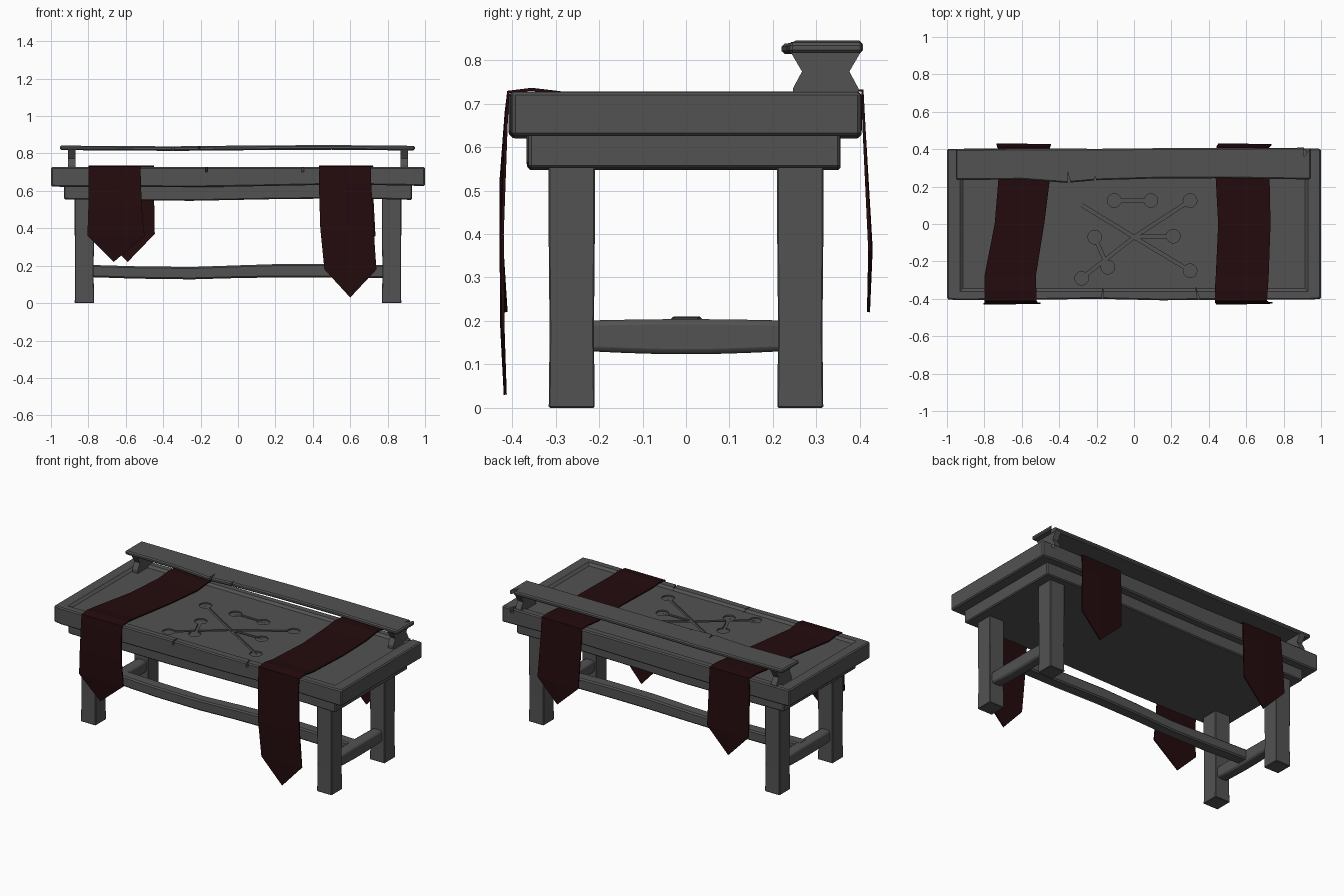
import bpy, bmesh, math
from mathutils import Vector


def material(name, rgb):
    m = bpy.data.materials.new(name)
    m.diffuse_color = (*rgb, 1)
    return m


stone = material("dark_grey", (0.085, 0.085, 0.085))
red = material("dark_red_cloth", (0.017, 0.0033, 0.004))


def make_object(name, bm, mat=stone):
    bmesh.ops.recalc_face_normals(bm, faces=bm.faces)
    me = bpy.data.meshes.new(name)
    bm.to_mesh(me)
    bm.free()
    me.materials.append(mat)
    ob = bpy.data.objects.new(name, me)
    bpy.context.collection.objects.link(ob)
    return ob


def loft(name, rings):
    """Skin closed rings of points, capping both ends."""
    bm = bmesh.new()
    vs = [[bm.verts.new(p) for p in r] for r in rings]
    n = len(vs[0])
    for a, b in zip(vs, vs[1:]):
        for i in range(n):
            j = (i + 1) % n
            bm.faces.new((a[i], a[j], b[j], b[i]))
    bm.faces.new(vs[0])
    bm.faces.new(vs[-1])
    return make_object(name, bm)


def beam(name, axis, stations, bevel=0.008, segments=1):
    """Uneven timber: each station is (position, a0, a1, b0, b1)."""
    rings = []
    for t, a0, a1, b0, b1 in stations:
        ring = []
        for a, b in ((a0, b0), (a1, b0), (a1, b1), (a0, b1)):
            ring.append({'x': (t, a, b), 'y': (a, t, b), 'z': (a, b, t)}[axis])
        rings.append(ring)
    ob = loft(name, rings)
    m = ob.modifiers.new("bevel", 'BEVEL')
    m.width, m.segments = bevel, segments
    m.limit_method, m.angle_limit = 'ANGLE', math.radians(40)
    return ob


def apply_mods(ob):
    bpy.context.view_layer.objects.active = ob
    for m in list(ob.modifiers):
        bpy.ops.object.modifier_apply(modifier=m.name)


def cut(ob, cutter):
    cutter.hide_render = True
    m = ob.modifiers.new("cut", 'BOOLEAN')
    m.operation, m.object, m.solver = 'DIFFERENCE', cutter, 'EXACT'
    apply_mods(ob)
    bpy.data.objects.remove(cutter, do_unlink=True)


def prism(points, z0, z1):
    return loft("cutter", [[(x, y, z) for x, y in points] for z in (z0, z1)])


# Table top slab with slightly wavy edges
slab = beam("table_top", 'x', [
    (-1.00, -0.402, 0.402, 0.624, 0.728), (-0.95, -0.407, 0.402, 0.622, 0.728),
    (-0.60, -0.406, 0.404, 0.621, 0.727), (-0.20, -0.400, 0.400, 0.620, 0.727),
    (0.15, -0.408, 0.403, 0.626, 0.727), (0.55, -0.404, 0.405, 0.634, 0.727),
    (0.93, -0.405, 0.404, 0.628, 0.728), (1.0, -0.400, 0.402, 0.625, 0.727)], 0.007)
apply_mods(slab)

# Sunken panel with sloping rim
FLOOR = 0.714
cut(slab, loft("cutter", [
    [(-s, -0.345 - d, z), (s, -0.345 - d, z), (s, 0.345 + d, z), (-s, 0.345 + d, z)]
    for s, d, z in ((0.915, 0, FLOOR), (0.935, 0.02, 0.731))]))

# Engraved discs and connecting lines
C = (0.0, -0.07)
P = [(-0.31, 0.12), (0.3, 0.125), (-0.28, -0.29), (0.3, -0.25), (0.21, -0.065),
     (-0.105, 0.125), (0.09, 0.125), (-0.21, -0.07), (-0.14, -0.23)]
lines = [(C, P[i]) for i in range(5)] + [(P[5], P[6]), (P[7], P[8])]
depth = FLOOR - 0.008
for i, (x, y) in enumerate(P):
    ring = [(x + 0.037 * math.cos(k * math.tau / 14), y + 0.037 * math.sin(k * math.tau / 14))
            for k in range(14)]
    cut(slab, prism(ring, depth - i * 0.0001, 0.74))
for i, (p, q) in enumerate(lines):
    p, q = Vector(p), Vector(q)
    n = (q - p).normalized().orthogonal() * 0.009
    cut(slab, prism([p + n, p - n, q - n, q + n], depth - 0.001 - i * 0.0001, 0.74))

# Cracks in the slab rim
for x, y, w, dx, dy in ((-0.17, -0.42, 0.006, 0.005, 0.09), (0.35, -0.42, 0.007, -0.02, 0.08),
                        (0.93, 0.42, 0.015, 0.0, -0.06)):
    cut(slab, prism([(x - w, y), (x + w, y), (x + dx, y + dy)], 0.70, 0.75))

# Apron block below the top
beam("apron", 'x', [
    (-0.93, -0.362, 0.354, 0.555, 0.64), (-0.6, -0.366, 0.356, 0.550, 0.64),
    (-0.25, -0.364, 0.356, 0.547, 0.64), (0.2, -0.367, 0.354, 0.556, 0.64),
    (0.6, -0.364, 0.356, 0.560, 0.64), (0.93, -0.362, 0.355, 0.552, 0.64)], 0.006)

# Four legs
for sx, side in ((-1, "left"), (1, "right")):
    for sy, end in ((-1, "front"), (1, "back")):
        beam(f"{end}_{side}_leg", 'z', [
            (z, sx * (0.77 + e), sx * (0.873 - e), sy * (0.21 + e), sy * (0.316 - e))
            for z, e in ((0, 0), (0.17, 0.002), (0.38, 0), (0.57, 0))], 0.003)

# End stretchers, sagging and rounded
for sx, side in ((-1, "left"), (1, "right")):
    ob = beam(f"{side}_stretcher", 'y', [
        (y, sx * 0.82 - 0.034, sx * 0.82 + 0.034,
         0.13 - 0.007 * math.cos(y * 7.1), 0.201 + 0.003 * math.cos(y * 7.1))
        for y in (-0.225, -0.14, -0.05, 0.05, 0.14, 0.225)], 0.012, 2)
    bpy.context.view_layer.objects.active = ob
    ob.select_set(True)
    bpy.ops.object.shade_smooth_by_angle(angle=math.radians(35))
    ob.select_set(False)

# Long wavy stretcher
beam("long_stretcher", 'x', [
    (-0.82, -0.036, 0.036, 0.140, 0.205), (-0.55, -0.04, 0.036, 0.131, 0.197),
    (-0.25, -0.036, 0.034, 0.127, 0.193), (0.0, -0.034, 0.04, 0.134, 0.202),
    (0.25, -0.036, 0.04, 0.138, 0.210), (0.55, -0.04, 0.036, 0.136, 0.208),
    (0.82, -0.036, 0.036, 0.134, 0.202)])

# Hourglass shelf brackets
half = [(0.246, 0.715), (0.246, 0.735), (0.267, 0.774), (0.24, 0.82)]
profile = half + [(0.643 - y, z) for y, z in reversed(half)]
for sx, side in ((-1, "left"), (1, "right")):
    loft(f"{side}_shelf_bracket", [[(sx * x, y, z) for y, z in profile] for x in (0.87, 0.908)])

# Raised back shelf with splits along its front edge
shelf = beam("back_shelf", 'x', [
    (-0.952, 0.235, 0.400, 0.818, 0.842), (-0.6, 0.238, 0.403, 0.816, 0.840),
    (-0.36, 0.220, 0.403, 0.814, 0.838), (-0.2, 0.234, 0.402, 0.815, 0.840),
    (0.1, 0.243, 0.405, 0.818, 0.843), (0.5, 0.245, 0.406, 0.820, 0.845),
    (0.945, 0.238, 0.408, 0.816, 0.841)], 0.007)
apply_mods(shelf)
for x, y, w, dx, dy in ((-0.345, 0.20, 0.012, -0.01, 0.08), (-0.215, 0.20, 0.012, 0.01, 0.06),
                        (0.93, 0.42, 0.02, -0.02, -0.06)):
    cut(shelf, prism([(x - w, y), (x + w, y), (x + dx, y + dy)], 0.79, 0.87))


# Draped cloth runners with pointed ends
def runner(name, front_tip, rows, back_tip):
    """Rows are (x left, x right, y, z) running from front hem to back hem."""
    bm = bmesh.new()
    vs = []
    for x0, x1, y, z in rows:
        bulge = 0.006 if z < 0.6 else 0
        vs.append([bm.verts.new((x0 + (x1 - x0) * t, y + math.copysign(b, y), z))
                   for t, b in ((0, -bulge), (0.5, bulge), (1, -bulge / 2))])
    for a, b in zip(vs, vs[1:]):
        for i in range(2):
            bm.faces.new((a[i], a[i + 1], b[i + 1], b[i]))
    for row, tip in ((vs[0], front_tip), (vs[-1], back_tip)):
        t = bm.verts.new(tip)
        for i in range(2):
            bm.faces.new((row[i], row[i + 1], t))
    m = make_object(name, bm, red).modifiers.new("thickness", 'SOLIDIFY')
    m.thickness, m.offset = 0.007, 0


runner("left_cloth_runner", (-0.665, -0.414, 0.22), [
    (-0.805, -0.50, -0.420, 0.36), (-0.80, -0.515, -0.420, 0.52),
    (-0.80, -0.52, -0.414, 0.68), (-0.80, -0.52, -0.409, 0.727),
    (-0.80, -0.522, -0.355, 0.733), (-0.80, -0.525, -0.28, 0.724),
    (-0.745, -0.48, 0.0, 0.721), (-0.725, -0.45, 0.24, 0.722),
    (-0.722, -0.45, 0.345, 0.732), (-0.725, -0.45, 0.406, 0.730),
    (-0.73, -0.45, 0.410, 0.64), (-0.735, -0.445, 0.420, 0.37)], (-0.59, 0.42, 0.22))
runner("right_cloth_runner", (0.60, -0.416, 0.03), [
    (0.462, 0.74, -0.418, 0.18), (0.44, 0.725, -0.420, 0.40),
    (0.432, 0.712, -0.414, 0.65), (0.432, 0.712, -0.409, 0.727),
    (0.432, 0.715, -0.355, 0.733), (0.437, 0.72, -0.28, 0.724),
    (0.45, 0.73, 0.0, 0.721), (0.437, 0.725, 0.24, 0.722),
    (0.437, 0.72, 0.345, 0.732), (0.44, 0.72, 0.406, 0.730),
    (0.44, 0.72, 0.410, 0.64), (0.45, 0.735, 0.420, 0.36)], (0.60, 0.42, 0.22))
